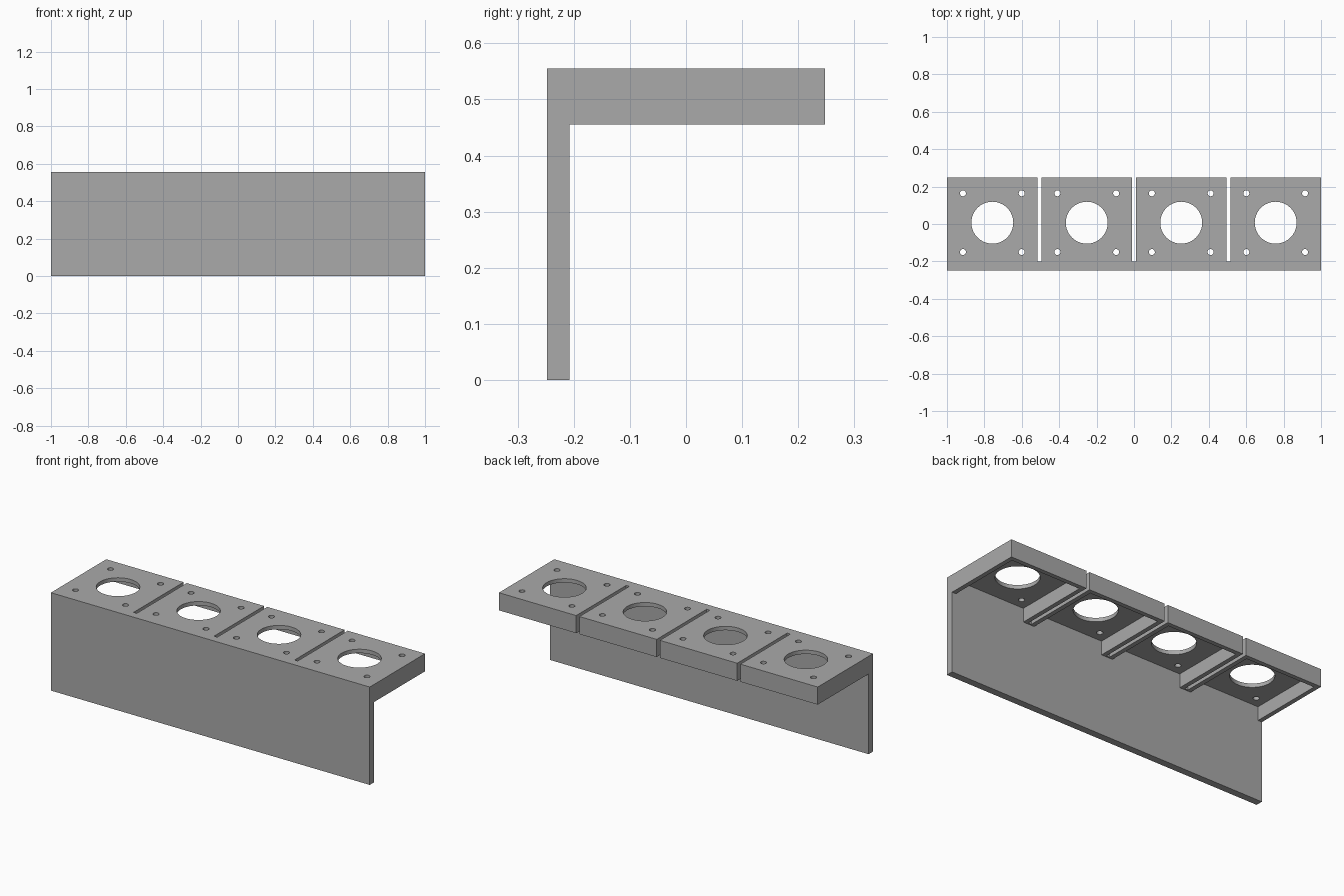
import bpy
import bmesh

if "Cube" in bpy.data.objects:
    bpy.data.objects.remove(bpy.data.objects["Cube"])

PITCH = 0.505          # spacing of the four bays
HOLE_Y = 0.007         # centre line of the holes
BAYS = [(i - 1.5) * PITCH for i in range(4)]

grey = bpy.data.materials.new("grey")
grey.diffuse_color = (0.4, 0.4, 0.4, 1)
grey.use_nodes = True
grey.node_tree.nodes["Principled BSDF"].inputs["Base Color"].default_value = grey.diffuse_color


def make_object(name, bm):
    bmesh.ops.recalc_face_normals(bm, faces=bm.faces)
    mesh = bpy.data.meshes.new(name)
    bm.to_mesh(mesh)
    bm.free()
    mesh.materials.append(grey)
    obj = bpy.data.objects.new(name, mesh)
    bpy.context.collection.objects.link(obj)
    return obj


def box(bm, x0, x1, y0, y1, z0, z1):
    verts = bmesh.ops.create_cube(bm, size=1)["verts"]
    for v in verts:
        v.co = ((x0 + x1) / 2 + v.co.x * (x1 - x0),
                (y0 + y1) / 2 + v.co.y * (y1 - y0),
                (z0 + z1) / 2 + v.co.z * (z1 - z0))


def cylinder(bm, x, y, radius, sides):
    verts = bmesh.ops.create_cone(bm, cap_ends=True, segments=sides, radius1=radius,
                                  radius2=radius, depth=0.3)["verts"]
    bmesh.ops.translate(bm, verts=verts, vec=(x, y, 0.555))


def cut(target, name, bm):
    cutter = make_object(name, bm)
    mod = target.modifiers.new(name, "BOOLEAN")
    mod.operation = "DIFFERENCE"
    mod.solver = "EXACT"
    mod.object = cutter
    bpy.context.view_layer.objects.active = target
    bpy.ops.object.modifier_apply(modifier=mod.name)
    bpy.data.objects.remove(cutter)


# L-shaped bracket: front wall and deep top shelf
bm = bmesh.new()
profile = [(-0.248, 0), (-0.208, 0), (-0.208, 0.455), (0.248, 0.455),
           (0.248, 0.555), (-0.248, 0.555)]
face = bm.faces.new([bm.verts.new((-1, y, z)) for y, z in profile])
ext = bmesh.ops.extrude_face_region(bm, geom=[face])["geom"]
bmesh.ops.translate(bm, vec=(2, 0, 0),
                    verts=[g for g in ext if isinstance(g, bmesh.types.BMVert)])
bracket = make_object("bracket", bm)

# Slots between the bays
bm = bmesh.new()
for i in (-1, 0, 1):
    box(bm, i * PITCH - 0.01, i * PITCH + 0.01, -0.2, 0.4, 0.3, 0.7)
cut(bracket, "slots", bm)

# Pockets under the shelf, leaving a thin rim
bm = bmesh.new()
for x in BAYS:
    box(bm, x - 0.2175, x + 0.2175, -0.208, 0.223, 0.4, 0.533)
cut(bracket, "pockets", bm)

# Large round openings with four screw holes each
bm = bmesh.new()
for x in BAYS:
    cylinder(bm, x, HOLE_Y, 0.112, 64)
    for dx in (-0.157, 0.157):
        for dy in (-0.157, 0.157):
            cylinder(bm, x + dx, HOLE_Y + dy, 0.016, 24)
cut(bracket, "holes", bm)

# Smooth hole walls, sharp edges elsewhere
bpy.ops.object.select_all(action="DESELECT")
bracket.select_set(True)
bpy.context.view_layer.objects.active = bracket
bpy.ops.object.shade_smooth_by_angle()
